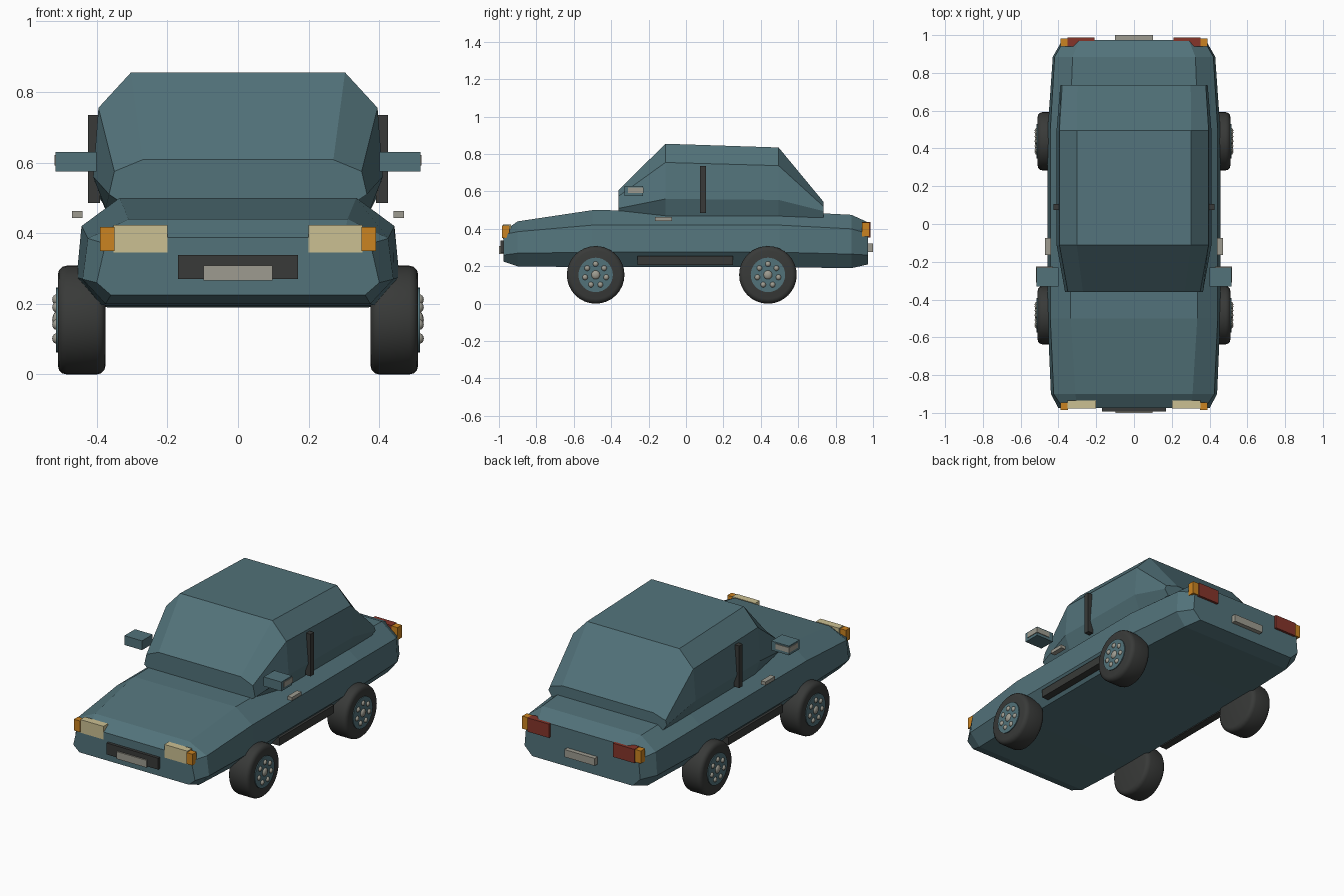
import bpy, bmesh, math
from mathutils import Matrix, Vector

if "Cube" in bpy.data.objects:
    bpy.data.objects.remove(bpy.data.objects["Cube"], do_unlink=True)


def material(name, rgb):
    m = bpy.data.materials.new(name)
    m.use_nodes = True
    m.diffuse_color = (*rgb, 1)
    m.node_tree.nodes["Principled BSDF"].inputs["Base Color"].default_value = (*rgb, 1)
    return m


PAINT = material("teal paint", (0.085, 0.17, 0.195))
RUBBER = material("dark rubber", (0.04, 0.042, 0.04))
METAL = material("grey metal", (0.34, 0.33, 0.28))
CREAM = material("headlight cream", (0.6, 0.53, 0.29))
AMBER = material("amber", (0.6, 0.23, 0.015))
RED = material("tail red", (0.235, 0.035, 0.023))


def finish(name, bm, mat, smooth=False):
    bmesh.ops.recalc_face_normals(bm, faces=bm.faces)
    mesh = bpy.data.meshes.new(name)
    bm.to_mesh(mesh)
    bm.free()
    mesh.materials.append(mat)
    ob = bpy.data.objects.new(name, mesh)
    bpy.context.collection.objects.link(ob)
    if smooth:
        bpy.ops.object.select_all(action="DESELECT")
        ob.select_set(True)
        bpy.context.view_layer.objects.active = ob
        bpy.ops.object.shade_smooth_by_angle(angle=math.radians(40))
    return ob


def box(name, x, y, z, mat):
    """Box between the (low, high) limits on each axis."""
    bm = bmesh.new()
    size = [b - a for a, b in (x, y, z)]
    mid = [(a + b) / 2 for a, b in (x, y, z)]
    bmesh.ops.create_cube(bm, size=1, matrix=Matrix.Translation(mid) @ Matrix.Diagonal((*size, 1)))
    return finish(name, bm, mat)


def pair(name, x, y, z, mat):
    box("left_" + name, x, y, z, mat)
    box("right_" + name, (-x[1], -x[0]), y, z, mat)


def loft(name, stations, mat):
    """Skin mirrored cross-sections, each given as y and (half width, z) points."""
    bm = bmesh.new()
    rings = []
    for y, half in stations:
        pts = list(half) + [(-x, z) for x, z in reversed(half)]
        rings.append([bm.verts.new((x, y, z)) for x, z in pts])
    n = len(rings[0])
    for a, b in zip(rings, rings[1:]):
        for i in range(n):
            j = (i + 1) % n
            bm.faces.new((a[i], a[j], b[j], b[i]))
    bm.faces.new(rings[0])
    bm.faces.new(rings[-1])
    return finish(name, bm, mat)


# Lower body and cabin shells
loft("body", [
    (-0.975, [(0.36, 0.225), (0.40, 0.26), (0.375, 0.37), (0.30, 0.388)]),
    (-0.90, [(0.375, 0.2), (0.44, 0.27), (0.425, 0.385), (0.31, 0.44)]),
    (-0.50, [(0.39, 0.195), (0.457, 0.275), (0.443, 0.42), (0.335, 0.50)]),
    (0.50, [(0.39, 0.195), (0.457, 0.275), (0.443, 0.42), (0.34, 0.495)]),
    (0.885, [(0.37, 0.19), (0.43, 0.265), (0.42, 0.40), (0.325, 0.475)]),
    (0.973, [(0.33, 0.21), (0.38, 0.26), (0.37, 0.375), (0.29, 0.435)]),
], PAINT)
loft("cabin", [
    (-0.36, [(0.335, 0.49), (0.365, 0.51), (0.35, 0.575), (0.27, 0.608)]),
    (-0.11, [(0.375, 0.47), (0.41, 0.56), (0.395, 0.755), (0.303, 0.855)]),
    (0.495, [(0.375, 0.465), (0.41, 0.555), (0.395, 0.738), (0.303, 0.835)]),
    (0.735, [(0.365, 0.46), (0.39, 0.495), (0.38, 0.52), (0.30, 0.545)]),
], PAINT)

# Side trim
pair("door_pillar", (0.39, 0.425), (0.075, 0.107), (0.485, 0.735), RUBBER)
pair("sill_strip", (0.41, 0.455), (-0.26, 0.252), (0.208, 0.255), RUBBER)
pair("door_handle", (0.44, 0.47), (-0.165, -0.075), (0.443, 0.463), METAL)
pair("mirror", (0.40, 0.516), (-0.33, -0.23), (0.575, 0.63), PAINT)
pair("mirror_glass", (0.43, 0.52), (-0.31, -0.226), (0.592, 0.622), METAL)

# Lights
pair("headlight", (0.2, 0.352), (-0.978, -0.935), (0.345, 0.423), CREAM)
pair("front_indicator", (0.35, 0.39), (-0.984, -0.945), (0.35, 0.417), AMBER)
pair("tail_light", (0.21, 0.352), (0.94, 0.987), (0.355, 0.437), RED)
pair("rear_indicator", (0.35, 0.39), (0.94, 0.981), (0.36, 0.435), AMBER)

# Grille and plates
box("grille", (-0.17, 0.17), (-0.992, -0.95), (0.27, 0.338), RUBBER)
box("front_plate", (-0.097, 0.097), (-1.0, -0.96), (0.266, 0.309), METAL)
box("rear_plate", (-0.1, 0.1), (0.96, 1.0), (0.277, 0.321), METAL)


def wheel(prefix, side, y):
    centre = Vector((0, y, 0.154))
    turn = Matrix.Rotation(side * math.pi / 2, 4, "Y")

    def disc(part, radius, x0, x1, bevel, mat):
        bm = bmesh.new()
        place = Matrix.Translation(centre + Vector((side * (x0 + x1) / 2, 0, 0))) @ turn
        bmesh.ops.create_cone(bm, cap_ends=True, segments=32, radius1=radius, radius2=radius,
                              depth=x1 - x0, matrix=place)
        if bevel:
            rims = [e for e in bm.edges if abs(e.verts[0].co.x - e.verts[1].co.x) < 1e-4]
            bmesh.ops.bevel(bm, geom=rims, offset=bevel, segments=3, profile=0.5, affect="EDGES")
        finish(prefix + part, bm, mat, True)

    disc("_tyre", 0.154, 0.375, 0.51, 0.025, RUBBER)
    disc("_hub", 0.092, 0.49, 0.515, 0, PAINT)

    # Domed centre cap and ring of bolts
    bm = bmesh.new()
    spots = [(0, 0, 0.024)]
    for i in range(7):
        a = math.tau * i / 7 + math.pi / 2
        spots.append((0.058 * math.cos(a), 0.058 * math.sin(a), 0.015))
    for dy, dz, r in spots:
        place = Matrix.Translation(centre + Vector((side * 0.513, dy, dz)))
        bmesh.ops.create_uvsphere(bm, u_segments=12, v_segments=8, radius=r,
                                  matrix=place @ Matrix.Diagonal((0.013 / r, 1, 1, 1)))
    finish(prefix + "_bolts", bm, METAL, True)


for side, label in ((1, "left"), (-1, "right")):
    wheel("front_" + label + "_wheel", side, -0.483)
    wheel("rear_" + label + "_wheel", side, 0.438)
